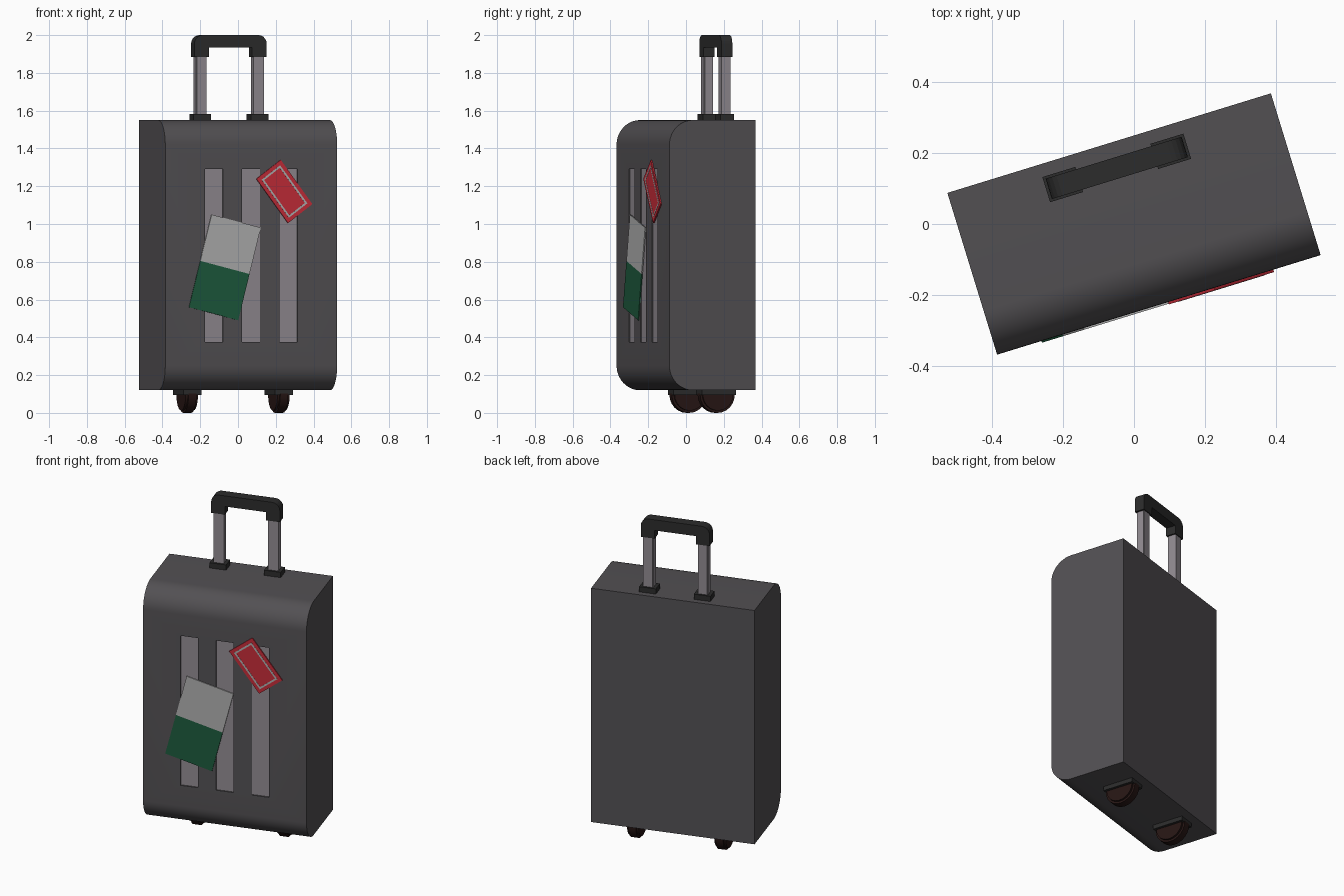
import bpy, bmesh, math
from mathutils import Matrix, Vector

if "Cube" in bpy.data.objects:
    bpy.data.objects.remove(bpy.data.objects["Cube"])

# whole suitcase is turned about z; parts are built in its own straight frame
TURN = Matrix.Rotation(math.radians(17.1), 4, 'Z')
W, D, Z0, Z1, R = 0.952, 0.476, 0.12, 1.55, 0.13
FRONT = -D / 2


def material(name, rgb):
    m = bpy.data.materials.new(name)
    m.diffuse_color = (*rgb, 1)
    m.use_nodes = True
    m.node_tree.nodes["Principled BSDF"].inputs["Base Color"].default_value = m.diffuse_color
    return m


SHELL = material("shell_grey", (0.085, 0.08, 0.086))
BLACK = material("black_plastic", (0.025, 0.025, 0.025))
STEEL = material("light_grey", (0.28, 0.255, 0.28))
BROWN = material("dark_brown", (0.02, 0.008, 0.007))
RED = material("red", (0.55, 0.025, 0.04))
GREEN = material("green", (0.012, 0.1, 0.045))
WHITE = material("white", (0.42, 0.42, 0.42))


def finish(name, bm, mat, bevel=0, segs=2):
    if bevel:
        bmesh.ops.bevel(bm, geom=bm.edges[:], offset=bevel, segments=segs,
                        affect='EDGES', clamp_overlap=True)
    bmesh.ops.recalc_face_normals(bm, faces=bm.faces[:])
    me = bpy.data.meshes.new(name)
    bm.to_mesh(me)
    bm.free()
    ob = bpy.data.objects.new(name, me)
    ob.matrix_world = TURN
    bpy.context.collection.objects.link(ob)
    me.materials.append(mat)
    return ob


def activate(ob):
    bpy.ops.object.select_all(action='DESELECT')
    ob.select_set(True)
    bpy.context.view_layer.objects.active = ob


def box(name, size, loc, mat, tilt=0, pivot=None, bevel=0):
    bm = bmesh.new()
    bmesh.ops.create_cube(bm, size=1, matrix=Matrix.Translation(loc) @ Matrix.Diagonal((*size, 1)))
    if tilt:
        bmesh.ops.rotate(bm, cent=pivot or loc, verts=bm.verts[:],
                         matrix=Matrix.Rotation(-math.radians(tilt), 3, 'Y'))
    return finish(name, bm, mat, bevel)


def prism(name, pts, step, mat):
    bm = bmesh.new()
    f = bm.faces.new([bm.verts.new(p) for p in pts])
    ext = bmesh.ops.extrude_face_region(bm, geom=[f])
    bmesh.ops.translate(bm, vec=step,
                        verts=[v for v in ext["geom"] if isinstance(v, bmesh.types.BMVert)])
    return finish(name, bm, mat)


def arc(cx, cz, r, a0, a1, n):
    angles = [math.radians(a0 + (a1 - a0) * i / n) for i in range(n + 1)]
    return [(cx + r * math.cos(a), cz + r * math.sin(a)) for a in angles]


# shell: side profile with rounded front edges
side = [(D / 2, Z0), (D / 2, Z1)]
side += arc(FRONT + R, Z1 - R, R, 90, 180, 12) + arc(FRONT + R, Z0 + R, R, 180, 270, 12)
shell = prism("shell", [(-W / 2, y, z) for y, z in side], (W, 0, 0), SHELL)

# recessed front strips
GROOVE = 0.01
for i, x in enumerate((-0.207, 0, 0.207)):
    cutter = box("groove_cutter", (0.1, 2 * GROOVE, 0.915), (x, FRONT, 0.833), SHELL)
    mod = shell.modifiers.new("groove", 'BOOLEAN')
    mod.operation, mod.solver, mod.object = 'DIFFERENCE', 'EXACT', cutter
    activate(shell)
    bpy.ops.object.modifier_apply(modifier=mod.name)
    bpy.data.objects.remove(cutter)
    box(f"front_strip_{i + 1}", (0.1, 0.004, 0.915), (x, FRONT + GROOVE, 0.833), STEEL)
activate(shell)
bpy.ops.object.shade_smooth_by_angle(angle=math.radians(30))

# mirrored handle posts, collars, wheels and wheel plates
HY, WY = 0.165, 0.089
for s, n in ((-1, "left"), (1, "right")):
    box(f"handle_collar_{n}", (0.097, 0.074, 0.04), (s * 0.159, HY, 1.562), BLACK)
    box(f"handle_post_{n}", (0.06, 0.05, 0.38), (s * 0.159, HY, 1.73), STEEL, bevel=0.004)
    box(f"wheel_plate_{n}", (0.1, 0.19, 0.03), (s * 0.254, WY, 0.11), BLACK)
    bm = bmesh.new()
    bmesh.ops.create_cone(bm, cap_ends=True, segments=24, radius1=0.096, radius2=0.096, depth=0.068,
                          matrix=Matrix.Translation((s * 0.254, WY, 0.096))
                          @ Matrix.Rotation(math.pi / 2, 4, 'Y'))
    rims = [e for e in bm.edges if any(len(f.verts) > 4 for f in e.link_faces)]
    bmesh.ops.bevel(bm, geom=rims, offset=0.012, segments=2, affect='EDGES')
    wheel = finish(f"wheel_{n}", bm, BROWN)
    activate(wheel)
    bpy.ops.object.shade_smooth_by_angle(angle=math.radians(35))

# grip: arch outline with rounded outer corners
outline = [(-0.12, 1.885), (-0.12, 1.935), (0.12, 1.935), (0.12, 1.885), (0.2, 1.885)]
outline += arc(0.155, 1.955, 0.045, 0, 90, 5) + arc(-0.155, 1.955, 0.045, 90, 180, 5)
outline += [(-0.2, 1.885)]
prism("handle_grip", [(x, HY - 0.03, z) for x, z in outline], (0, 0.06, 0), BLACK)

# two-tone sticker
c = Vector((-0.147, FRONT - 0.002, 0.77))
for n, dz, m in (("white", 0.1265, WHITE), ("green", -0.1265, GREEN)):
    box(f"sticker_{n}_half", (0.281, 0.006, 0.253), c + Vector((0, 0, dz)), m, -14.3 + 0, c)

# red sticker with pale border line
c = Vector((0.182, FRONT - 0.003, 1.172))
box("red_sticker", (0.168, 0.008, 0.292), c, RED, 36.8, c)
for s in (-1, 1):
    box("sticker_border_side", (0.01, 0.01, 0.252), c + Vector((s * 0.059, 0, 0)), WHITE, 36.8, c)
    box("sticker_border_end", (0.108, 0.01, 0.01), c + Vector((0, 0, s * 0.121)), WHITE, 36.8, c)
